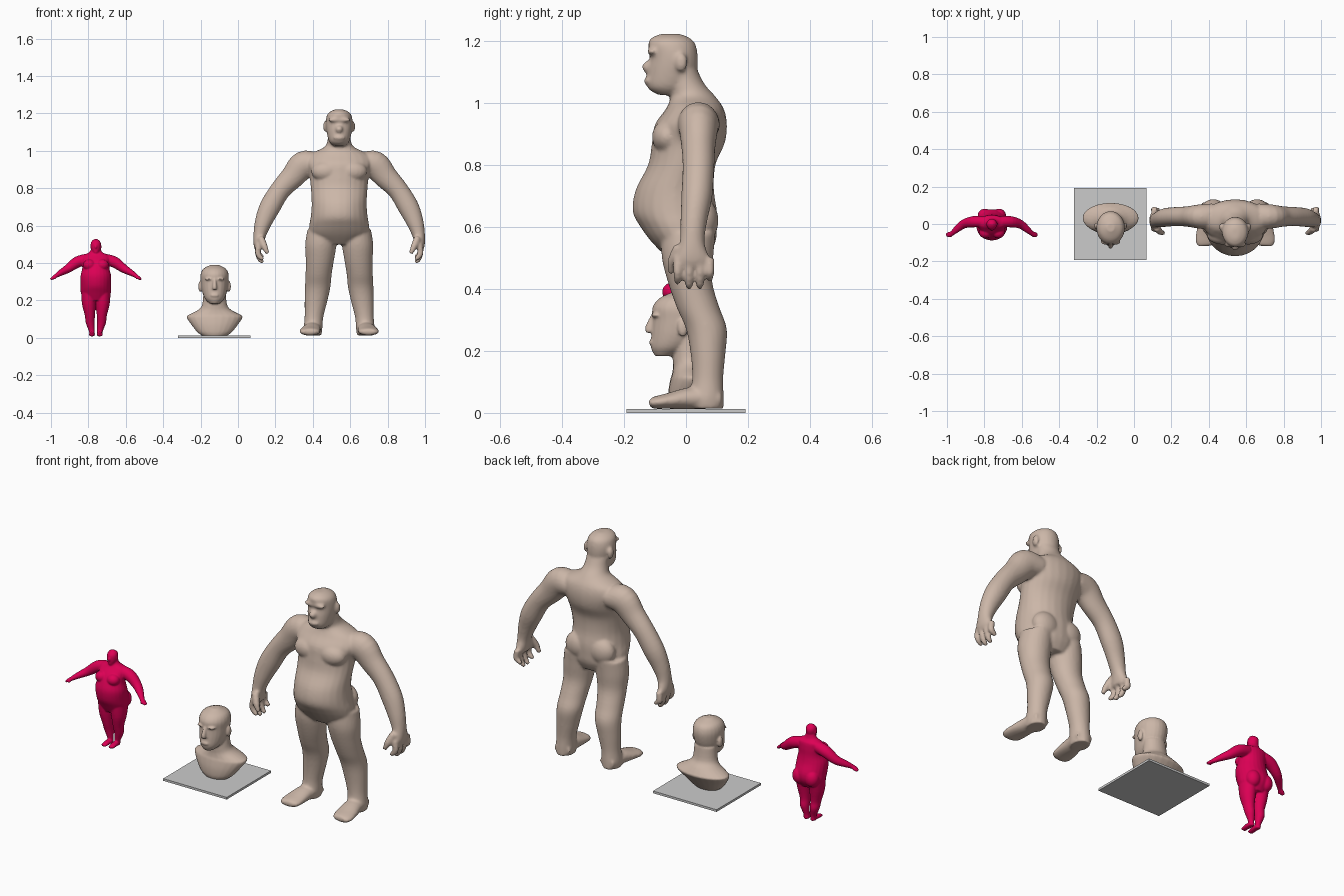
import bpy, bmesh, math
from mathutils import Vector, Matrix


def material(name, color):
    m = bpy.data.materials.new(name)
    m.diffuse_color = color
    return m


skin = material("skin_clay", (0.60, 0.47, 0.39, 1))
red = material("red_clay", (0.72, 0.0, 0.09, 1))


def smooth_rings(rings, steps=4):
    """Catmull-Rom interpolation of (x, y, z, ru, rv) rings."""
    p = [Vector(r) for r in rings]
    out = []
    for i in range(len(p) - 1):
        a, b, c, d = p[max(i - 1, 0)], p[i], p[i + 1], p[min(i + 2, len(p) - 1)]
        for k in range(steps):
            t = k / steps
            out.append(0.5 * (2 * b + (c - a) * t + (2 * a - 5 * b + 4 * c - d) * t * t
                              + (3 * b - a - 3 * c + d) * t ** 3))
    return out + [p[-1]]


def loft(bm, rings, ref=(0, 1, 0), level=False, sides=24, mirror=False):
    """Closed tube of elliptical rings along a path, optionally mirrored in x."""
    rs = smooth_rings(rings)
    for s in ((1, -1) if mirror else (1,)):
        loops = []
        for i, r in enumerate(rs):
            a, b = rs[max(i - 1, 0)], rs[min(i + 1, len(rs) - 1)]
            t = Vector((0, 0, 1)) if level else Vector((b - a)[:3]).normalized()
            v = Vector(ref)
            v = (v - v.dot(t) * t).normalized()
            u = v.cross(t)
            loop = []
            for k in range(sides):
                w = 2 * math.pi * k / sides
                q = Vector(r[:3]) + u * (max(r[3], .002) * math.cos(w)) + v * (max(r[4], .002) * math.sin(w))
                loop.append(bm.verts.new((q.x * s, q.y, q.z)))
            loops.append(loop)
        faces = [bm.faces.new(loops[0]), bm.faces.new(loops[-1][::-1])]
        for a, b in zip(loops, loops[1:]):
            for k in range(sides):
                n = (k + 1) % sides
                faces.append(bm.faces.new((a[k], b[k], b[n], a[n])))
        bmesh.ops.recalc_face_normals(bm, faces=faces)


def column(bm, rows, mirror=False):
    """Level rings given as (x, z, y front, y back, half width)."""
    loft(bm, [(x, (f + b) / 2, z, w, (b - f) / 2) for x, z, f, b, w in rows],
         level=True, mirror=mirror)


def ball(bm, c, r, mirror=False):
    for s in ((1, -1) if mirror else (1,)):
        m = Matrix.Translation((c[0] * s, c[1], c[2])) @ Matrix.Diagonal((*r, 1))
        bmesh.ops.create_uvsphere(bm, u_segments=20, v_segments=12, radius=1, matrix=m)


def finish(bm, name, x, voxel, mat, passes):
    """Fuse all overlapping parts into one soft sculpted skin."""
    me = bpy.data.meshes.new(name)
    bm.to_mesh(me)
    bm.free()
    ob = bpy.data.objects.new(name, me)
    bpy.context.collection.objects.link(ob)
    ob.location.x = x
    me.materials.append(mat)
    rm = ob.modifiers.new("fuse", 'REMESH')
    rm.mode = 'VOXEL'
    rm.voxel_size = voxel
    rm.use_smooth_shade = True
    sm = ob.modifiers.new("soften", 'SMOOTH')
    sm.factor = 0.5
    sm.iterations = passes


# Large heavy figure: torso and neck
bm = bmesh.new()
column(bm, [(0, .50, -.06, .07, .10), (0, .55, -.11, .095, .155), (0, .60, -.147, .10, .16),
            (0, .65, -.172, .10, .152), (0, .72, -.162, .09, .147), (0, .80, -.122, .095, .152),
            (0, .87, -.11, .125, .16), (0, .93, -.10, .132, .18), (0, .98, -.065, .122, .16),
            (0, 1.02, -.05, .095, .08), (0, 1.06, -.06, .06, .062), (0, 1.11, -.06, .035, .06)])
# chest and buttocks
ball(bm, (.07, -.06, .89), (.08, .05, .055), True)
ball(bm, (.07, .055, .62), (.075, .05, .07), True)
# head
column(bm, [(0, 1.025, -.09, -.02, .03), (0, 1.05, -.125, .015, .054), (0, 1.10, -.124, .035, .067),
            (0, 1.15, -.116, .038, .072), (0, 1.19, -.122, .03, .066), (0, 1.21, -.11, .01, .048),
            (0, 1.222, -.08, -.02, .02)])
# brow, nose, lips, ears
ball(bm, (.025, -.108, 1.165), (.035, .018, .012), True)
ball(bm, (0, -.122, 1.115), (.02, .02, .02))
ball(bm, (0, -.118, 1.07), (.032, .018, .014))
ball(bm, (.074, -.015, 1.13), (.012, .02, .03), True)
# arms
loft(bm, [(.12, .04, .93, .06, .07), (.19, .04, .925, .075, .065), (.25, .04, .86, .064, .055),
          (.315, .04, .79, .055, .051), (.37, .035, .70, .056, .05), (.405, .025, .62, .046, .043),
          (.425, .02, .55, .034, .04), (.43, .02, .50, .028, .055), (.428, .02, .475, .022, .055)],
     mirror=True)
# fingers and thumbs
for y, tip in ((-.027, .42), (.01, .405), (.045, .405), (.077, .43)):
    loft(bm, [(.43, y, .50, .016, .015), (.435, y, .455, .016, .015),
              (.422, y, tip + .012, .014, .013), (.405, y, tip, .01, .01)], mirror=True, sides=12)
loft(bm, [(.42, -.02, .535, .02, .02), (.40, -.043, .49, .018, .016), (.382, -.048, .45, .011, .011)],
     mirror=True, sides=12)
# legs
column(bm, [(.09, .58, -.08, .095, .08), (.098, .50, -.078, .088, .084), (.103, .42, -.058, .085, .076),
            (.11, .34, -.03, .108, .07), (.115, .27, 0, .132, .068), (.125, .19, .015, .127, .06),
            (.135, .11, .02, .12, .05), (.14, .05, .01, .122, .05), (.14, .014, .01, .122, .046)], True)
# feet
loft(bm, [(.135, .11, .045, .03, .045), (.145, .02, .047, .036, .048), (.155, -.06, .038, .025, .056),
          (.16, -.10, .033, .02, .052), (.16, -.118, .032, .013, .036)], ref=(1, 0, 0), mirror=True)
finish(bm, "large_figure", .541, .007, skin, 6)

# Bust: shoulders and neck
bm = bmesh.new()
column(bm, [(0, .008, -.05, .03, .06), (0, .03, -.057, .05, .092), (0, .07, -.057, .08, .124),
            (0, .11, -.05, .112, .15), (0, .125, -.045, .108, .136), (0, .15, -.042, .09, .088),
            (0, .18, -.043, .065, .066), (0, .25, -.04, .055, .06)])
# head
column(bm, [(0, .183, -.10, -.04, .026), (0, .21, -.113, .015, .052), (0, .25, -.112, .05, .067),
            (0, .30, -.108, .066, .074), (0, .34, -.108, .067, .075), (0, .37, -.085, .05, .06),
            (0, .391, -.04, .0, .02)])
# nose, brow, lips, ears
loft(bm, [(0, -.104, .315, .009, .008), (0, -.118, .275, .012, .014), (0, -.116, .26, .014, .012)], sides=12)
ball(bm, (.027, -.097, .315), (.026, .014, .008), True)
ball(bm, (0, -.11, .227), (.023, .01, .009))
ball(bm, (.077, -.01, .275), (.01, .017, .03), True)
finish(bm, "bust", -.125, .005, skin, 4)

# Plate under the bust
bpy.ops.mesh.primitive_cube_add(size=1, location=(-.127, 0, .006))
plate = bpy.context.object
plate.name = "base_plate"
plate.scale = (.386, .384, .012)

# Small round figure: torso and neck
bm = bmesh.new()
column(bm, [(0, .20, -.04, .05, .06), (0, .24, -.062, .075, .08), (0, .28, -.082, .078, .082),
            (0, .33, -.088, .06, .082), (0, .37, -.077, .052, .073), (0, .41, -.057, .05, .074),
            (0, .44, -.03, .045, .072), (0, .458, -.02, .03, .035), (0, .49, -.015, .022, .022)])
# chest and buttocks
ball(bm, (.035, -.045, .39), (.034, .032, .03), True)
ball(bm, (.038, .045, .255), (.038, .037, .045), True)
# head, nose, ears
column(bm, [(0, .455, -.028, .01, .016), (0, .48, -.032, .025, .026), (0, .505, -.03, .028, .027),
            (0, .52, -.018, .018, .02), (0, .528, -.005, .005, .008)])
ball(bm, (0, -.032, .487), (.006, .007, .009))
ball(bm, (.027, 0, .488), (.004, .007, .011), True)
# arms
loft(bm, [(.05, .012, .42, .03, .03), (.10, .012, .405, .03, .03), (.15, 0, .37, .023, .024),
          (.19, -.03, .347, .016, .018), (.213, -.05, .332, .011, .013), (.228, -.056, .322, .009, .015),
          (.242, -.058, .312, .006, .01)], mirror=True)
loft(bm, [(.212, -.056, .33, .007, .007), (.222, -.068, .315, .005, .005)], mirror=True, sides=10)
# legs
column(bm, [(.037, .25, -.05, .06, .042), (.037, .18, -.042, .045, .037), (.032, .12, -.027, .035, .027),
            (.03, .08, -.015, .038, .024), (.022, .035, -.005, .026, .015), (.02, .009, -.01, .026, .014)], True)
# feet
loft(bm, [(.019, .02, .02, .012, .014), (.021, -.02, .02, .012, .016), (.022, -.052, .015, .007, .014)],
     ref=(1, 0, 0), mirror=True)
finish(bm, "small_figure", -.76, .004, red, 4)
